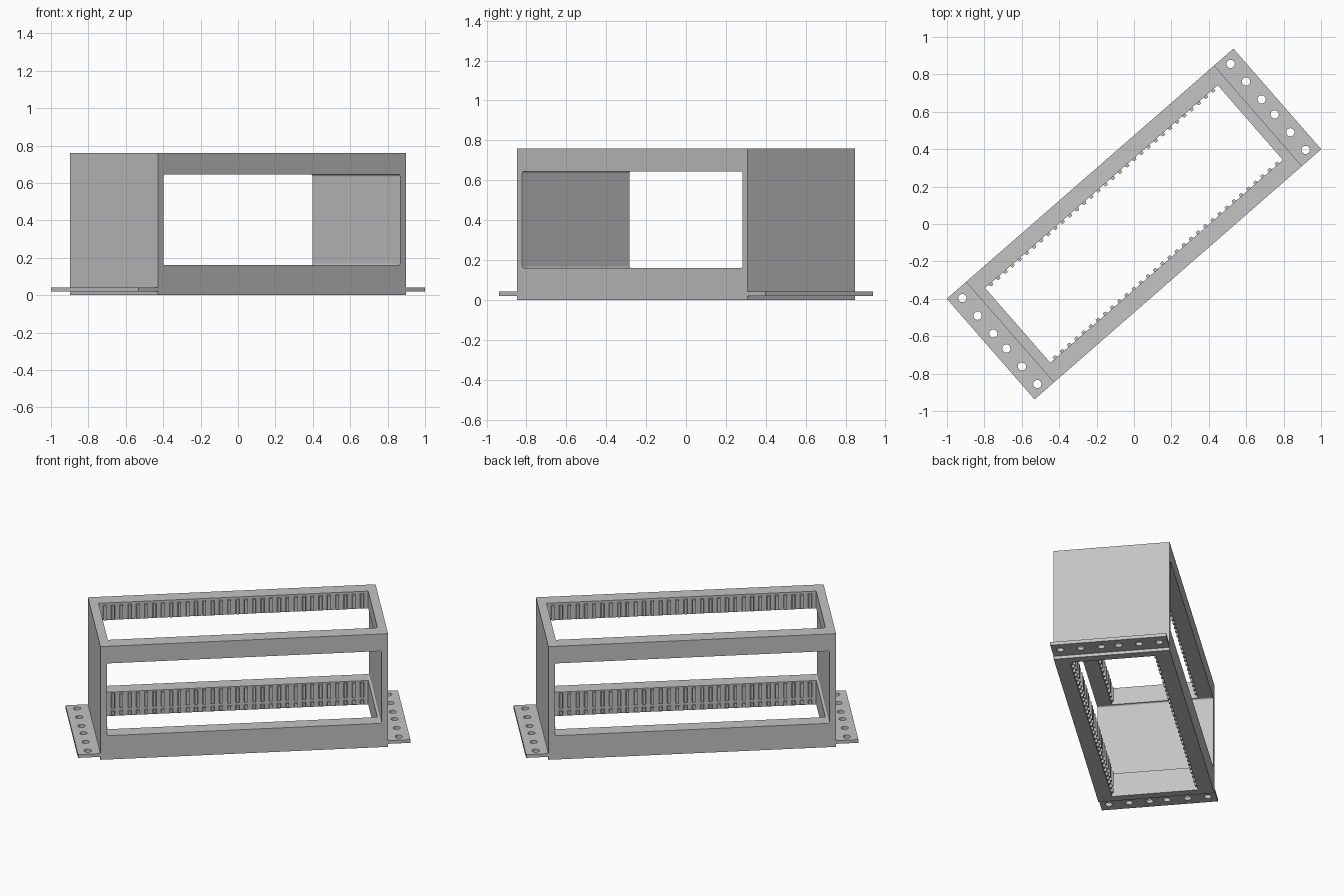
import bpy, bmesh, math
from mathutils import Matrix, Vector

if "Cube" in bpy.data.objects:
    bpy.data.objects.remove(bpy.data.objects["Cube"])

ANGLE = math.radians(41.1)          # the rack stands turned about z
HALF_L, HALF_W, HEIGHT = 0.88, 0.357, 0.76
OPEN_L, OPEN_W = 0.825, 0.265       # vertical opening, half sizes
WIN_L, WIN_LOW, WIN_HIGH = 0.84, 0.16, 0.645

grey = bpy.data.materials.new("plain grey")
grey.use_nodes = True
colour = (0.55, 0.55, 0.55, 1)
grey.diffuse_color = colour
grey.node_tree.nodes["Principled BSDF"].inputs["Base Color"].default_value = colour


def add_box(bm, low, high):
    low, high = Vector(low), Vector(high)
    size = Matrix.Diagonal((*(high - low), 1))
    return bmesh.ops.create_cube(bm, size=1, matrix=Matrix.Translation((low + high) / 2) @ size)["verts"]


def finish(name, bm):
    bmesh.ops.recalc_face_normals(bm, faces=bm.faces)
    mesh = bpy.data.meshes.new(name)
    bm.to_mesh(mesh)
    bm.free()
    mesh.materials.append(grey)
    obj = bpy.data.objects.new(name, mesh)
    bpy.context.collection.objects.link(obj)
    return obj


def cut(obj, cutter):
    cutter.hide_render = True
    mod = obj.modifiers.new("cut", "BOOLEAN")
    mod.operation, mod.solver, mod.object = "DIFFERENCE", "EXACT", cutter
    bpy.context.view_layer.update()
    graph = bpy.context.evaluated_depsgraph_get()
    mesh = bpy.data.meshes.new_from_object(obj.evaluated_get(graph))
    obj.modifiers.clear()
    obj.data = mesh
    bpy.data.objects.remove(cutter)


# Frame: solid ends, open top, bottom and long sides
bm = bmesh.new()
add_box(bm, (-HALF_L, -HALF_W, 0), (HALF_L, HALF_W, HEIGHT))
frame = finish("frame", bm)

bm = bmesh.new()
add_box(bm, (-OPEN_L, -OPEN_W, -1), (OPEN_L, OPEN_W, 2))
cut(frame, finish("opening_cutter", bm))

bm = bmesh.new()
add_box(bm, (-WIN_L, -1, WIN_LOW), (WIN_L, 1, WIN_HIGH))
corners = [e for e in bm.edges if abs((e.verts[0].co - e.verts[1].co).y) > 1]
bmesh.ops.bevel(bm, geom=corners, offset=0.01, segments=3, profile=0.5, affect="EDGES")
cut(frame, finish("window_cutter", bm))
parts = [frame]

# Mounting flanges with a row of holes
for side, name in ((1, "left_flange"), (-1, "right_flange")):
    bm = bmesh.new()
    inner, outer = sorted((side * HALF_L, side * 1.017))
    add_box(bm, (inner, -HALF_W, 0.02), (outer, HALF_W, 0.042))
    flange = finish(name, bm)
    bm = bmesh.new()
    for offset in (0.305, 0.18, 0.053):
        for v in (offset, -offset):
            bmesh.ops.create_cone(bm, cap_ends=True, segments=24, radius1=0.022, radius2=0.022,
                                  depth=0.2, matrix=Matrix.Translation((side * 0.952, v, 0.03)))
    cut(flange, finish("hole_cutter", bm))
    parts.append(flange)

# Guide ribs along the inside of the long rails
COUNT, PITCH = 32, 0.0508
for side, name in ((1, "back_guide_ribs"), (-1, "front_guide_ribs")):
    bm = bmesh.new()
    wall = side * OPEN_W
    for i in range(COUNT):
        u = (i - (COUNT - 1) / 2) * PITCH
        for low, high in ((0.008, 0.035), (0.055, 0.152), (0.65, 0.745)):
            verts = add_box(bm, (u - 0.014, wall - 0.014, low), (u + 0.014, wall + 0.014, high))
            # narrow the side facing the opening
            for vert in verts:
                if (vert.co.y - wall) * side < 0:
                    vert.co.x = u + (vert.co.x - u) * 0.6
    parts.append(finish(name, bm))

for part in parts:
    part.rotation_euler.z = ANGLE
